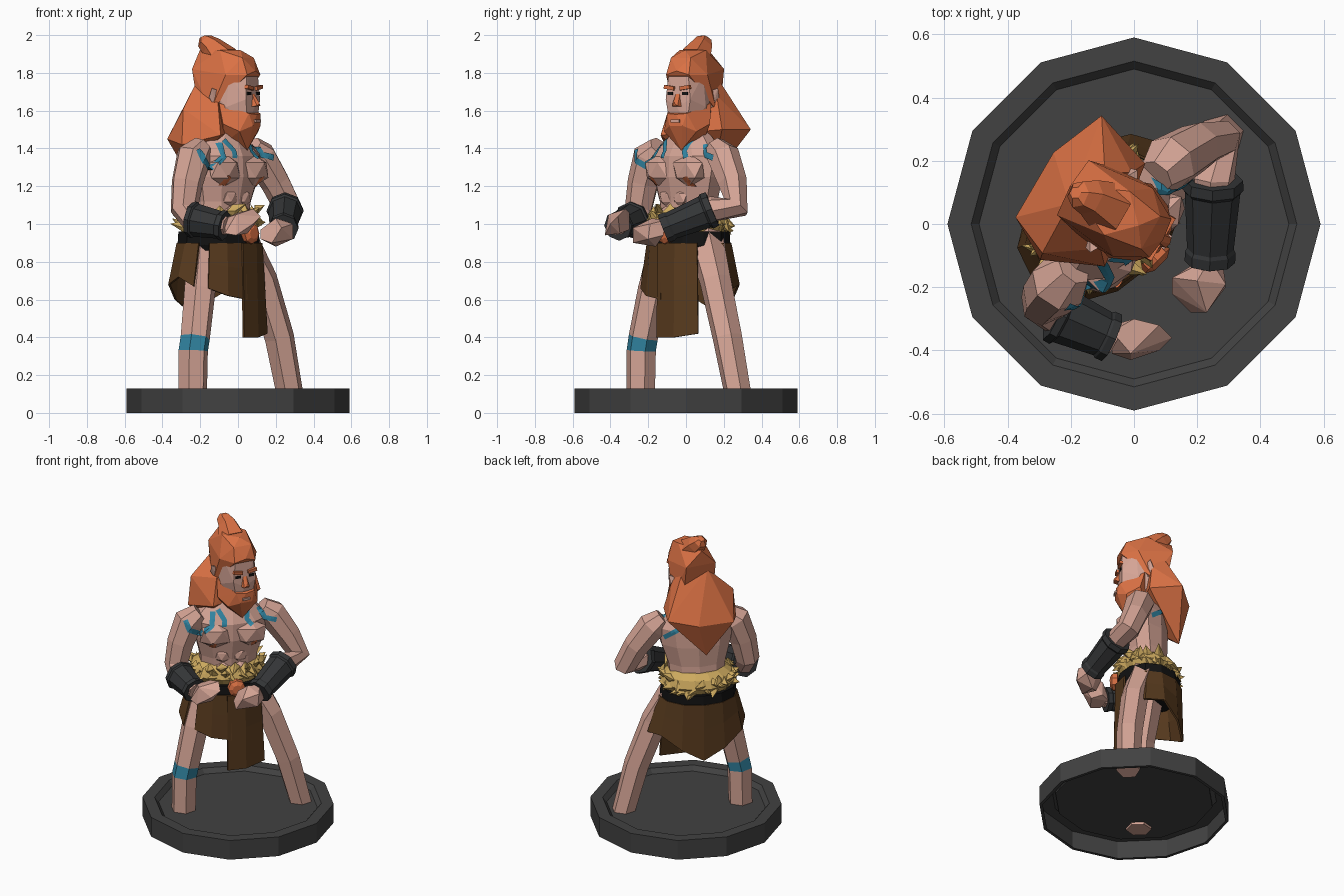
import bpy, bmesh, math, random
from mathutils import Vector, Matrix
from mathutils.bvhtree import BVHTree

if "Cube" in bpy.data.objects:
    bpy.data.objects.remove(bpy.data.objects["Cube"])

random.seed(4)

def material(name, r, g, b):
    m = bpy.data.materials.new(name)
    m.diffuse_color = (r, g, b, 1)
    m.use_nodes = True
    m.node_tree.nodes["Principled BSDF"].inputs["Base Color"].default_value = m.diffuse_color
    return m

SKIN = material("skin", .66, .37, .30)
HAIR = material("orange hair", .70, .165, .058)
BLUE = material("blue paint", .032, .24, .37)
BROWN = material("brown leather", .098, .043, .013)
DARK = material("dark bracer", .034, .036, .038)
STONE = material("grey base", .054, .054, .054)
FUR = material("yellow fur", .61, .40, .114)
BLACK = material("black", .006, .006, .006)

WORLD = Matrix.Identity(4)
BODY = Matrix.Rotation(math.radians(45), 4, 'Z')     # body faces front right
HEAD = Matrix.Translation((-.055, .035, 0)) @ Matrix.Rotation(math.radians(60), 4, 'Z')

def finish(name, bm, mat, M):
    bm.transform(M)
    bmesh.ops.recalc_face_normals(bm, faces=bm.faces)
    me = bpy.data.meshes.new(name)
    bm.to_mesh(me)
    bm.free()
    me.materials.append(mat)
    ob = bpy.data.objects.new(name, me)
    bpy.context.collection.objects.link(ob)
    return ob

def hull(name, pts, mat, M=BODY, mirror=False):
    bm = bmesh.new()
    for x, y, z in pts:
        bm.verts.new((x, y, z))
        if mirror and x:
            bm.verts.new((-x, y, z))
    bmesh.ops.convex_hull(bm, input=bm.verts[:])
    bmesh.ops.delete(bm, geom=[v for v in bm.verts if not v.link_faces], context='VERTS')
    return finish(name, bm, mat, M)

def loft(name, rings, mat, M=BODY, caps=True):
    bm = bmesh.new()
    rows = [[bm.verts.new(p) for p in r] for r in rings]
    n = len(rows[0])
    for a, b in zip(rows, rows[1:]):
        for i in range(n):
            bm.faces.new((a[i], a[(i + 1) % n], b[(i + 1) % n], b[i]))
    if caps:
        bm.faces.new(rows[0])
        bm.faces.new(rows[-1])
    return finish(name, bm, mat, M)

def ellipse(cx, cy, a, b, z, n, turn=0.0):
    return [(cx + a * math.cos(turn + i * math.tau / n), cy + b * math.sin(turn + i * math.tau / n), z)
            for i in range(n)]

def tube(name, path, radii, mat, M=BODY, n=6):
    path = [Vector(p) for p in path]
    rings, q, old = [], None, None
    for i, p in enumerate(path):
        t = (path[min(i + 1, len(path) - 1)] - path[max(i - 1, 0)]).normalized()
        q = t.to_track_quat('Z', 'Y') if q is None else old.rotation_difference(t) @ q
        old = t
        rings.append([p + q @ Vector((radii[i] * math.cos(k * math.tau / n),
                                      radii[i] * math.sin(k * math.tau / n), 0)) for k in range(n)])
    return loft(name, rings, mat, M)

def blob(name, centre, size, mat, M=BODY):
    bm = bmesh.new()
    bmesh.ops.create_icosphere(bm, subdivisions=1, radius=1)
    bm.transform(Matrix.Translation(centre) @ Matrix.Diagonal((*size, 1)))
    return finish(name, bm, mat, M)

def box(name, centre, size, mat, M, tilt=0.0):
    bm = bmesh.new()
    bmesh.ops.create_cube(bm, size=1)
    bm.transform(Matrix.Translation(centre) @ Matrix.Rotation(tilt, 4, 'Y') @ Matrix.Diagonal((*size, 1)))
    return finish(name, bm, mat, M)

# Base: hollow twelve-sided stand with a sunken floor
loft("base", [ellipse(0, 0, r, r, z, 12) for r, z in
              ((.57, .0), (.59, .0), (.59, .13), (.515, .13), (.49, .10))], STONE, WORLD, caps=False)
loft("base_floor", [ellipse(0, 0, .49, .49, z, 12) for z in (.09, .10)], STONE, WORLD)

# Legs, the right one with a painted band
leg = tube("right_leg", [(-.34, 0, .075), (-.335, 0, .33), (-.32, 0, .40), (-.265, .02, .65), (-.17, .07, .93)],
           [.078, .08, .08, .085, .10], SKIN)
leg.data.materials.append(BLUE)
for f in leg.data.polygons:
    f.material_index = int(.34 < f.center.z < .39)
tube("left_leg", [(.395, 0, .075), (.31, 0, .40), (.20, .02, .70), (.07, .07, .93)],
     [.072, .08, .085, .10], SKIN)

# Torso with chest and belly muscles
solid = [loft("torso", [ellipse(cx, cy, a, b, z, 10, math.pi / 10) for cx, cy, a, b, z in (
    (-.06, .08, .20, .15, .86), (-.055, .08, .175, .13, 1.0), (-.05, .07, .185, .13, 1.12),
    (-.045, .06, .225, .145, 1.25), (-.045, .06, .245, .14, 1.36), (-.04, .07, .16, .11, 1.44),
    (-.02, .06, .07, .07, 1.52))], SKIN)]
for s, side in ((-1, "right"), (1, "left")):
    solid.append(blob(side + "_chest", (-.04 + s * .105, -.045, 1.285), (.115, .065, .09), SKIN))
    for k, z in enumerate((1.05, 1.14)):
        blob(f"{side}_belly_{k}", (-.05 + s * .05, -.04, z), (.055, .03, .05), SKIN)

# Arms, bracers and hands
solid.append(tube("right_arm", [(-.19, -.14, 1.41), (-.235, -.185, 1.36), (-.27, -.225, 1.22),
                                (-.285, -.25, 1.08), (-.24, -.285, 1.02), (-.06, -.365, .99)],
                  [.06, .095, .085, .075, .07, .05], SKIN, WORLD, 7))
solid.append(tube("left_arm", [(.07, .15, 1.41), (.115, .195, 1.36), (.20, .245, 1.22),
                               (.265, .265, 1.09), (.25, .15, 1.08), (.24, -.12, .98)],
                  [.06, .09, .08, .075, .07, .05], SKIN, WORLD, 7))

def bracer(name, a, b):
    a, b = Vector(a), Vector(b)
    tube(name, [a.lerp(b, t) for t in (0, .12, .16, .84, .88, 1)],
         [.095, .098, .088, .074, .08, .08], DARK, WORLD, 8)

bracer("right_bracer", (-.25, -.28, 1.025), (-.07, -.36, .99))
bracer("left_bracer", (.25, .14, 1.08), (.24, -.12, .975))
hull("right_hand", [(-.07, -.41, .95), (-.07, -.32, .96), (-.07, -.34, 1.03), (-.01, -.43, .94), (0, -.30, .97),
                    (0, -.30, 1.06), (-.01, -.41, 1.05), (.08, -.40, 1.0), (.12, -.36, 1.04),
                    (.08, -.32, 1.08), (.05, -.35, .95)], SKIN, WORLD)
hull("left_hand", [(.20, -.12, .95), (.28, -.12, .94), (.24, -.11, 1.02), (.12, -.17, .97), (.12, -.22, .92),
                   (.18, -.28, .90), (.23, -.28, .98), (.29, -.20, .92), (.29, -.19, 1.0),
                   (.20, -.18, 1.03), (.20, -.16, .88)], SKIN, WORLD)

# Painted marks: ribbons projected on the skin from a raised viewpoint
tree_bm = bmesh.new()
for ob in solid:
    tree_bm.from_mesh(ob.data)
tree = BVHTree.FromBMesh(tree_bm)

def mark(name, pts, mat, width=.03, back=False):
    rot = BODY @ Matrix.Rotation(math.pi if back else 0, 4, 'Z')
    e = math.radians(25)
    look = rot @ Vector((0, math.cos(e), -math.sin(e)))
    up = rot @ Vector((0, math.sin(e), math.cos(e)))
    right = rot @ Vector((1, 0, 0))
    P = [Vector(p) for p in pts]
    P = [a.lerp(b, k / 4) for a, b in zip(P, P[1:]) for k in range(4)] + [P[-1]]
    bm, prev = bmesh.new(), None
    for i, p in enumerate(P):
        t = (P[min(i + 1, len(P) - 1)] - P[max(i - 1, 0)]).normalized()
        nrm = Vector((-t.y, t.x)) * width / 2
        row = []
        for k in (-1, 0, 1):
            c = p + nrm * k
            hit = tree.ray_cast(right * c.x + up * c.y - look * 3, look)[0]
            if hit:
                row.append(bm.verts.new(hit - look * .007))
        row = row if len(row) == 3 else None
        if row and prev:
            for k in (0, 1):
                quad = (prev[k], prev[k + 1], row[k + 1], row[k])
                if max((u.co - v.co).length for u in quad for v in quad) < .12:
                    bm.faces.new(quad)
        prev = row
    finish(name, bm, mat, WORLD)

mark("right_shoulder_mark", [(-.335, 1.25), (-.315, 1.185), (-.24, 1.16), (-.175, 1.20), (-.16, 1.29)], BLUE)
mark("right_chest_mark", [(-.13, 1.30), (-.095, 1.23), (-.10, 1.19)], BLUE)
mark("left_chest_mark", [(.055, 1.30), (.045, 1.23), (.075, 1.19)], BLUE)
mark("left_shoulder_mark", [(.13, 1.30), (.165, 1.23), (.235, 1.21)], BLUE)
mark("left_shoulder_back_mark", [(-.235, 1.10), (-.16, 1.13), (-.08, 1.17)], BLUE, .03, True)
mark("right_nipple", [(-.185, 1.085), (-.15, 1.075)], HAIR, .022)
mark("left_nipple", [(.07, 1.075), (.105, 1.085)], HAIR, .022)

# Belt, buckle and fur trim
loft("belt", [ellipse(-.06, .085, a, b, z, 12) for a, b, z in
              ((.225, .185, .86), (.24, .20, .89), (.235, .195, .96))], BLACK)
tube("buckle", [(-.03, -.10, .95), (-.03, -.135, .95), (-.03, -.15, .95)], [.055, .055, .03], HAIR, n=8)
loft("fur_trim", [ellipse(-.06, .085, a, b, z, 14) for a, b, z in
                  ((.20, .165, .95), (.235, .195, 1.0), (.215, .175, 1.05), (.17, .13, 1.08))], FUR)
for i in range(46):
    t = i * math.tau / 46 + random.uniform(-.05, .05)
    d = Vector((math.sin(t), -math.cos(t), 0))
    side = Vector((d.y, -d.x, 0))
    c = Vector((-.06 + .21 * d.x, .085 + .17 * d.y, 1.02 - .02 * d.y + random.uniform(-.035, .04)))
    tip = c + d * random.uniform(.03, .06) + side * random.uniform(-.06, .06) + Vector((0, 0, random.uniform(-.05, .05)))
    hull(f"fur_tuft_{i}", [c + side * .035, c - side * .035, c + Vector((0, 0, .035)),
                           c - Vector((0, 0, .035)), c + d * .025, tip], FUR)

# Leather skirt panels: (angle from front, hem height, flare)
def skirt(name, cols, push=0.0):
    bm, prev = bmesh.new(), None
    for deg, hem, flare in cols:
        t = math.radians(deg)
        col = []
        for k in (0, .45, 1):
            r = 1 + push + (flare - 1) * k
            col.append(bm.verts.new((-.06 + .245 * r * math.sin(t), .085 - .205 * r * math.cos(t),
                                     .90 + (hem - .90) * k)))
        if prev:
            for k in (0, 1):
                bm.faces.new((prev[k], col[k], col[k + 1], prev[k + 1]))
        prev = col
    ob = finish(name, bm, BROWN, BODY)
    ob.modifiers.new("thickness", 'SOLIDIFY').thickness = .012

skirt("skirt_back", [(66, .68, 1.2), (92, .66, 1.3), (120, .68, 1.2), (150, .60, 1.1), (180, .53, 1.05),
                     (210, .60, 1.1), (240, .68, 1.2), (268, .72, 1.2), (292, .67, 1.25)])
skirt("skirt_front_short", [(-52, .66, 1.15), (-28, .62, 1.1), (0, .60, 1.05)])
skirt("skirt_front_long", [(-6, .40, 1.05), (20, .40, 1.05), (50, .42, 1.12)], .03)

# Head, face details and ears
hull("face", [(.06, -.15, 1.79), (.105, -.07, 1.79), (.075, -.155, 1.66), (.115, -.06, 1.62), (.05, -.15, 1.52),
              (.1, .05, 1.5), (.11, .08, 1.75), (0, -.165, 1.62)], SKIN, HEAD, True)
hull("nose", [(.012, -.15, 1.70), (.028, -.15, 1.62), (.018, -.19, 1.625), (0, -.195, 1.64)], HAIR, HEAD, True)
box("lip", (0, -.183, 1.545), (.05, .012, .014), SKIN, HEAD)
for s, side in ((-1, "right"), (1, "left")):
    box(side + "_eye", (s * .045, -.157, 1.69), (.032, .01, .016), BLACK, HEAD)
    box(side + "_brow", (s * .048, -.16, 1.722), (.06, .022, .02), HAIR, HEAD, s * -.15)
    hull(side + "_ear", [(s * x, y, z) for x, y, z in ((.10, -.02, 1.70), (.10, -.01, 1.62), (.15, .01, 1.72),
         (.145, .03, 1.67), (.12, .01, 1.62), (.10, .04, 1.70))], SKIN, HEAD)

# Beard, hair cap, topknot and long back hair
hull("beard", [(.125, -.02, 1.64), (.135, -.05, 1.53), (.06, -.165, 1.585), (.1, -.13, 1.49), (.04, -.178, 1.52),
               (0, -.12, 1.39), (.06, .0, 1.42), (0, -.178, 1.58)], HAIR, HEAD, True)
hull("hair_cap", [(.07, -.16, 1.79), (.125, -.06, 1.79), (.13, .03, 1.60), (.06, -.125, 1.88), (.1, .12, 1.6),
                  (.1, .16, 1.82), (.08, 0, 1.92), (0, -.08, 1.92), (0, .17, 1.92), (0, -.17, 1.81)],
     HAIR, HEAD, True)
tube("topknot", [(0, .03, 1.87), (0, .10, 1.94), (-.01, .135, 1.97), (-.01, .145, 1.99)],
     [.09, .06, .045, .02], HAIR, HEAD)
hull("back_hair", [(-.16, -.03, 1.47), (-.13, .02, 1.64), (-.29, .13, 1.42), (-.27, .14, 1.61), (-.25, .28, 1.45),
                   (.17, .315, 1.5), (.16, .11, 1.5), (.11, .12, 1.68), (-.08, .27, 1.23), (-.1, .19, 1.78),
                   (.05, .18, 1.78), (-.02, .34, 1.46)], HAIR)
